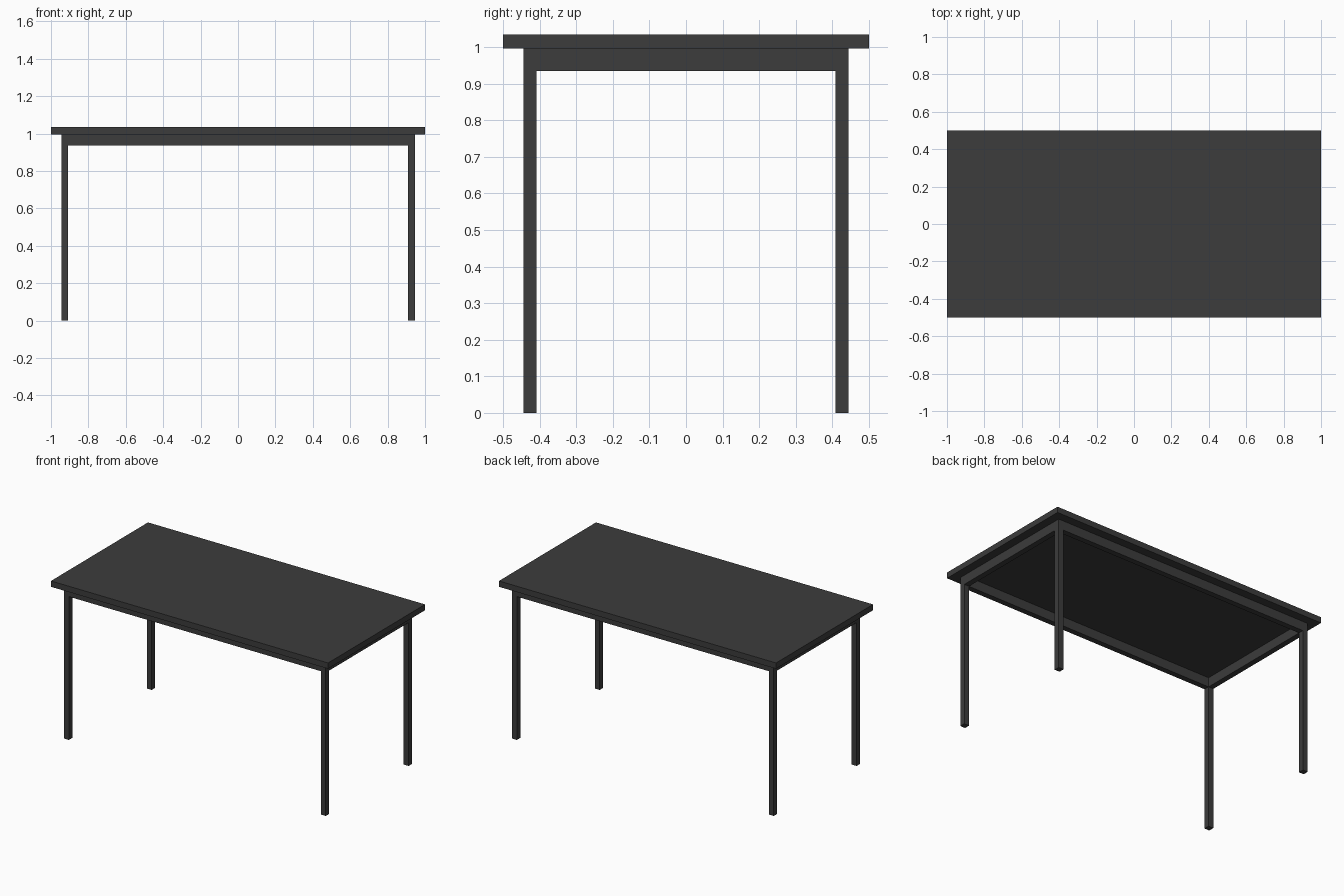
import bpy

if "Cube" in bpy.data.objects:
    bpy.data.objects.remove(bpy.data.objects["Cube"])

charcoal = bpy.data.materials.new("charcoal")
charcoal.diffuse_color = (0.045, 0.045, 0.045, 1)
charcoal.use_nodes = True
charcoal.node_tree.nodes["Principled BSDF"].inputs["Base Color"].default_value = charcoal.diffuse_color


def box(name, lo, hi):
    """Axis-aligned box between two corners."""
    bpy.ops.mesh.primitive_cube_add(size=1, location=[(a + b) / 2 for a, b in zip(lo, hi)])
    obj = bpy.context.object
    obj.name = name
    obj.scale = [b - a for a, b in zip(lo, hi)]
    bpy.ops.object.transform_apply(location=False, rotation=False, scale=True)
    obj.data.materials.append(charcoal)
    return obj


X, Y = 0.945, 0.445          # outer faces of the frame
T = 0.036                    # leg and rail thickness
RAIL_Z, TOP_Z, HEIGHT = 0.935, 0.996, 1.034

# Tabletop slab
box("tabletop", (-1, -0.5, TOP_Z), (1, 0.5, HEIGHT))

# Apron rails, flush with the legs
for side, s in (("front", -1), ("back", 1)):
    y = sorted((s * Y, s * (Y - T)))
    box(side + "_rail", (-X, y[0], RAIL_Z), (X, y[1], TOP_Z))
for side, s in (("left", -1), ("right", 1)):
    x = sorted((s * X, s * (X - T)))
    box(side + "_rail", (x[0], -Y + T, RAIL_Z), (x[1], Y - T, TOP_Z))

# Four square legs
for yname, sy in (("front", -1), ("back", 1)):
    for xname, sx in (("left", -1), ("right", 1)):
        x = sorted((sx * X, sx * (X - T)))
        y = sorted((sy * Y, sy * (Y - T)))
        box(f"{yname}_{xname}_leg", (x[0], y[0], 0), (x[1], y[1], RAIL_Z))
